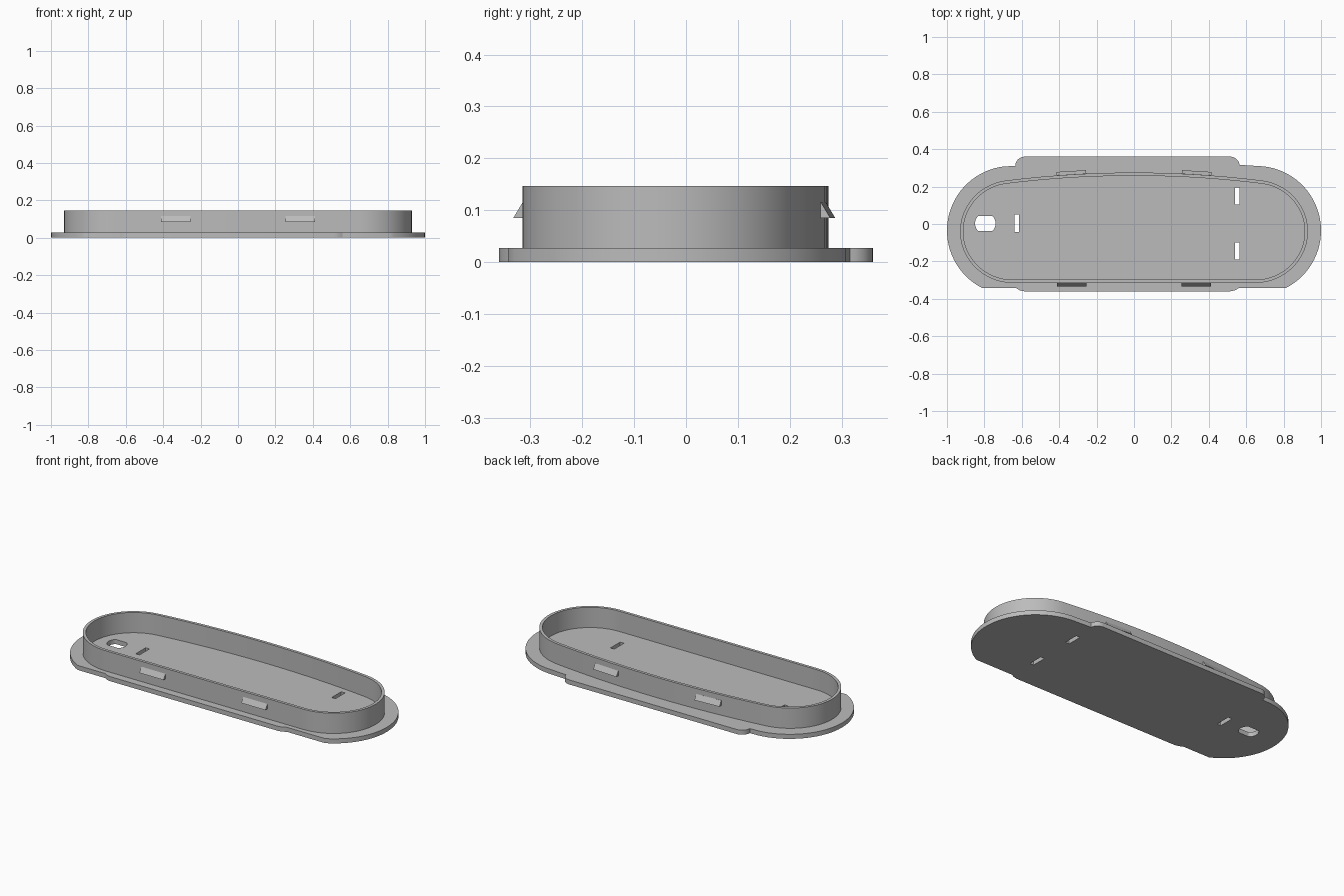
import bpy, bmesh
from math import sin, cos, pi, radians, atan

if "Cube" in bpy.data.objects:
    bpy.data.objects.remove(bpy.data.objects["Cube"])

grey = bpy.data.materials.new("plain grey")
grey.diffuse_color = (0.5, 0.5, 0.5, 1)
grey.use_nodes = True
grey.node_tree.nodes["Principled BSDF"].inputs["Base Color"].default_value = grey.diffuse_color


def arc(cx, cy, rx, ry, a0, a1, n):
    return [(cx + rx * cos(radians(a0 + (a1 - a0) * i / n)),
             cy + ry * sin(radians(a0 + (a1 - a0) * i / n))) for i in range(n + 1)]


def slab(name, loops, z0, z1):
    """Fill closed outlines (later ones cut holes) and give them thickness."""
    cu = bpy.data.curves.new(name, 'CURVE')
    cu.dimensions = '2D'
    cu.fill_mode = 'BOTH'
    cu.extrude = (z1 - z0) / 2
    for pts in loops:
        s = cu.splines.new('POLY')
        s.points.add(len(pts) - 1)
        for p, (x, y) in zip(s.points, pts):
            p.co = (x, y, 0, 1)
        s.use_cyclic_u = True
    tmp = bpy.data.objects.new(name + "_curve", cu)
    bpy.context.collection.objects.link(tmp)
    me = bpy.data.meshes.new_from_object(
        tmp.evaluated_get(bpy.context.evaluated_depsgraph_get()))
    bpy.data.objects.remove(tmp)
    bm = bmesh.new()
    bm.from_mesh(me)
    bmesh.ops.translate(bm, verts=bm.verts, vec=(0, 0, (z0 + z1) / 2))
    bmesh.ops.remove_doubles(bm, verts=bm.verts, dist=1e-5)
    bmesh.ops.recalc_face_normals(bm, faces=bm.faces)
    bm.to_mesh(me)
    bm.free()
    return finish(name, me)


def finish(name, me):
    me.materials.clear()
    me.materials.append(grey)
    ob = bpy.data.objects.new(name, me)
    bpy.context.collection.objects.link(ob)
    bpy.ops.object.select_all(action='DESELECT')
    ob.select_set(True)
    bpy.context.view_layer.objects.active = ob
    bpy.ops.object.shade_smooth_by_angle(angle=radians(30))
    return ob


def rect(x0, x1, y0, y1):
    return [(x0, y0), (x1, y0), (x1, y1), (x0, y1)]


# Base plate: round ends, wide tabs front and back
outline = [(-0.585, -0.36), (0.515, -0.36), (0.54, -0.355), (0.56, -0.343)]
outline += arc(0.655, -0.035, 0.345, 0.345, -63.2, 84, 32)
outline += [(0.565, 0.316)]
outline += arc(0.515, 0.31, 0.05, 0.05, 10, 90, 8)
outline += arc(-0.585, 0.31, 0.05, 0.05, 90, 180, 8)
outline += arc(-0.655, -0.035, 0.345, 0.345, 96, 243.2, 32)
outline += [(-0.63, -0.343), (-0.61, -0.355)]

# Cable hole with flattened sides, and three narrow slots
hole = [(x - 0.795, max(-0.041, min(0.041, y)) + 0.003)
        for x, y in arc(0, 0, 0.055, 0.055, 0, 352.5, 47)]
slots = [rect(-0.64, -0.615, -0.043, 0.05),
         rect(0.54, 0.565, 0.105, 0.195),
         rect(0.54, 0.565, -0.19, -0.10)]
slab("base_plate", [outline, hole] + slots, 0, 0.027)


# Rim wall: flat front, gently bowed back, round ends
def rim(d):
    rx, ry = 0.283 - d, 0.275 - d
    right = arc(0.647, -0.04, rx, ry, -90, 83, 36)
    back = [(x / 100, 0.275 - d - 0.042 * (x / 68) ** 2) for x in range(60, -61, -10)]
    left = [(-x, y) for x, y in reversed(right)]
    return right + back + left


slab("rim_wall", [rim(0), rim(0.017)], 0.026, 0.147)


# Snap clips: small wedges, two in front and two behind
def clip(name, x, y, side, turn):
    me = bpy.data.meshes.new(name)
    bm = bmesh.new()
    prof = [(-0.006, 0.085), (0.018, 0.085), (0, 0.115), (-0.006, 0.115)]
    ends = []
    for u in (-0.079, 0.079):
        ends.append([bm.verts.new((x + u * cos(turn) - side * o * sin(turn),
                                   y + u * sin(turn) + side * o * cos(turn), z))
                     for o, z in prof])
    a, b = ends
    bm.faces.new(a)
    bm.faces.new(b)
    for i in range(4):
        j = (i + 1) % 4
        bm.faces.new((a[i], a[j], b[j], b[i]))
    bmesh.ops.recalc_face_normals(bm, faces=bm.faces)
    bm.to_mesh(me)
    bm.free()
    finish(name, me)


for label, s in (("left", -1), ("right", 1)):
    clip("front_clip_" + label, s * 0.334, -0.315, -1, 0)
    clip("back_clip_" + label, s * 0.334, 0.265, 1, -s * atan(0.06))
